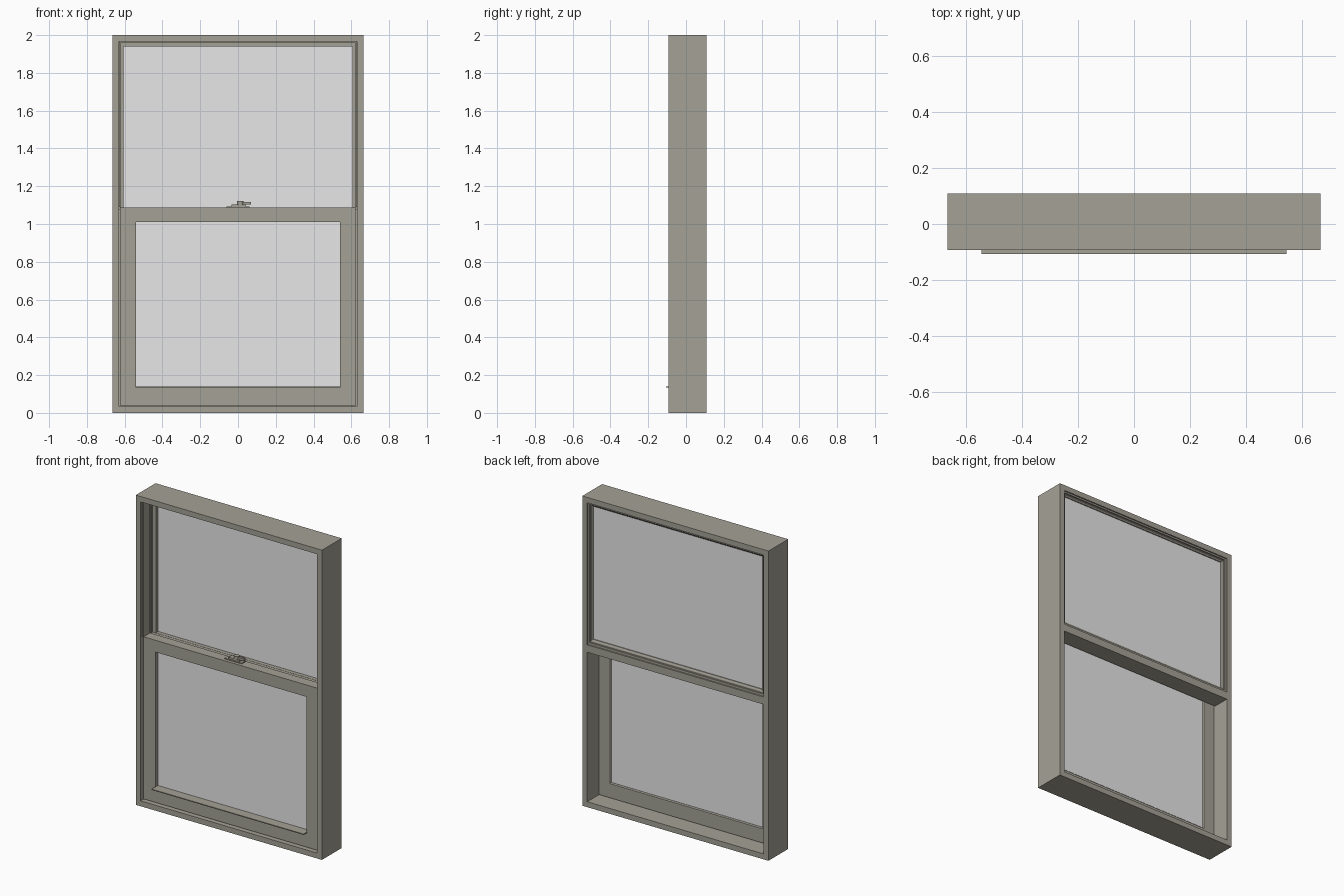
import bpy, bmesh, math
from mathutils import Matrix

if "Cube" in bpy.data.objects:
    bpy.data.objects.remove(bpy.data.objects["Cube"])


def material(name, rgb):
    m = bpy.data.materials.new(name)
    m.diffuse_color = (*rgb, 1)
    m.use_nodes = True
    m.node_tree.nodes["Principled BSDF"].inputs["Base Color"].default_value = m.diffuse_color
    return m


PAINT = material("taupe paint", (0.373, 0.36, 0.303))
GLASS = material("pale grey glass", (0.8, 0.8, 0.8))


def finish(name, bm, mat):
    bmesh.ops.recalc_face_normals(bm, faces=bm.faces)
    me = bpy.data.meshes.new(name)
    bm.to_mesh(me)
    bm.free()
    me.materials.append(mat)
    ob = bpy.data.objects.new(name, me)
    bpy.context.collection.objects.link(ob)
    return ob


def ring(name, hx, z0, z1, profile, bottom=1, top=1):
    """Mitred rectangular ring; profile is a closed loop of (inset, y).
    bottom and top scale the width of those rails."""
    bm = bmesh.new()
    loops = []
    for d, y in profile:
        x, lo, hi = hx - d, z0 + d * bottom, z1 - d * top
        loops.append([bm.verts.new(p) for p in (
            (-x, y, lo), (x, y, lo), (x, y, hi), (-x, y, hi))])
    for i, a in enumerate(loops):
        b = loops[(i + 1) % len(loops)]
        for k in range(4):
            n = (k + 1) % 4
            bm.faces.new((a[k], a[n], b[n], b[k]))
    return finish(name, bm, PAINT)


def box(name, x, y, z, mat=PAINT):
    """Box from (min, max) ranges."""
    bm = bmesh.new()
    bmesh.ops.create_cube(bm, size=1)
    for v in bm.verts:
        v.co = [r[0] if c < 0 else r[1] for c, r in zip(v.co, (x, y, z))]
    return finish(name, bm, mat)


def cylinder(name, r, x, y, z0, z1):
    bm = bmesh.new()
    bmesh.ops.create_cone(bm, cap_ends=True, segments=24, radius1=r, radius2=r, depth=z1 - z0,
                          matrix=Matrix.Translation((x, y, (z0 + z1) / 2)))
    return finish(name, bm, PAINT)


# Outer frame
ring("outer_frame", 0.665, 0, 2,
     [(0, -0.093), (0.035, -0.093), (0.035, 0.108), (0, 0.108)])

# Meeting rail behind the lower sash
box("meeting_rail", (-0.631, 0.631), (-0.003, 0.108), (1.0, 1.048))
box("meeting_rail_step", (-0.631, 0.631), (-0.003, 0.026), (1.04, 1.08))

# Upper fixed light: stepped glazing bead and double-glazed unit
ring("upper_glazing_bead", 0.631, 1.046, 1.967,
     [(0, 0.025), (0.026, 0.025), (0.026, 0.084), (0.018, 0.09),
      (0.012, 0.09), (0.012, 0.1), (0, 0.1)], bottom=1.35)
box("upper_glass", (-0.612, 0.612), (0.05, 0.078), (1.07, 1.947), GLASS)

# Jamb tracks beside and above the upper opening
for side, s in (("left", -1), ("right", 1)):
    x = sorted((s * 0.623, s * 0.631))
    box(f"{side}_jamb_track", x, (-0.004, 0.012), (1.078, 1.966))
    x = sorted((s * 0.625, s * 0.631))
    box(f"{side}_front_stop", x, (-0.082, -0.074), (1.09, 1.966))
box("head_track", (-0.623, 0.623), (-0.004, 0.012), (1.958, 1.966))

# Lower sliding sash with mitred corners
ring("lower_sash", 0.625, 0.04, 1.087,
     [(0, -0.07), (0.085, -0.07), (0.085, -0.01), (0.08, -0.004),
      (0, -0.004)], bottom=1.15, top=0.9)
box("lower_glass", (-0.545, 0.545), (-0.043, -0.012), (0.12, 1.016), GLASS)
box("sash_lift", (-0.543, 0.543), (-0.107, -0.045), (0.134, 0.14))

# Thin seal closing the gap round the sash
ring("sash_seal", 0.631, 0.034, 1.08,
     [(0, -0.045), (0.008, -0.045), (0.008, -0.03), (0, -0.03)])

# Sash lock on the top rail
box("lock_base", (-0.062, 0.062), (-0.05, -0.012), (1.086, 1.093))
box("lock_body", (-0.034, 0.042), (-0.046, -0.01), (1.093, 1.104))
cylinder("lock_pivot", 0.017, 0.012, -0.03, 1.104, 1.122)
box("lock_lever", (0.0, 0.068), (-0.037, -0.023), (1.102, 1.116))
box("lock_keeper", (-0.035, 0.035), (-0.012, 0.018), (1.077, 1.097))
